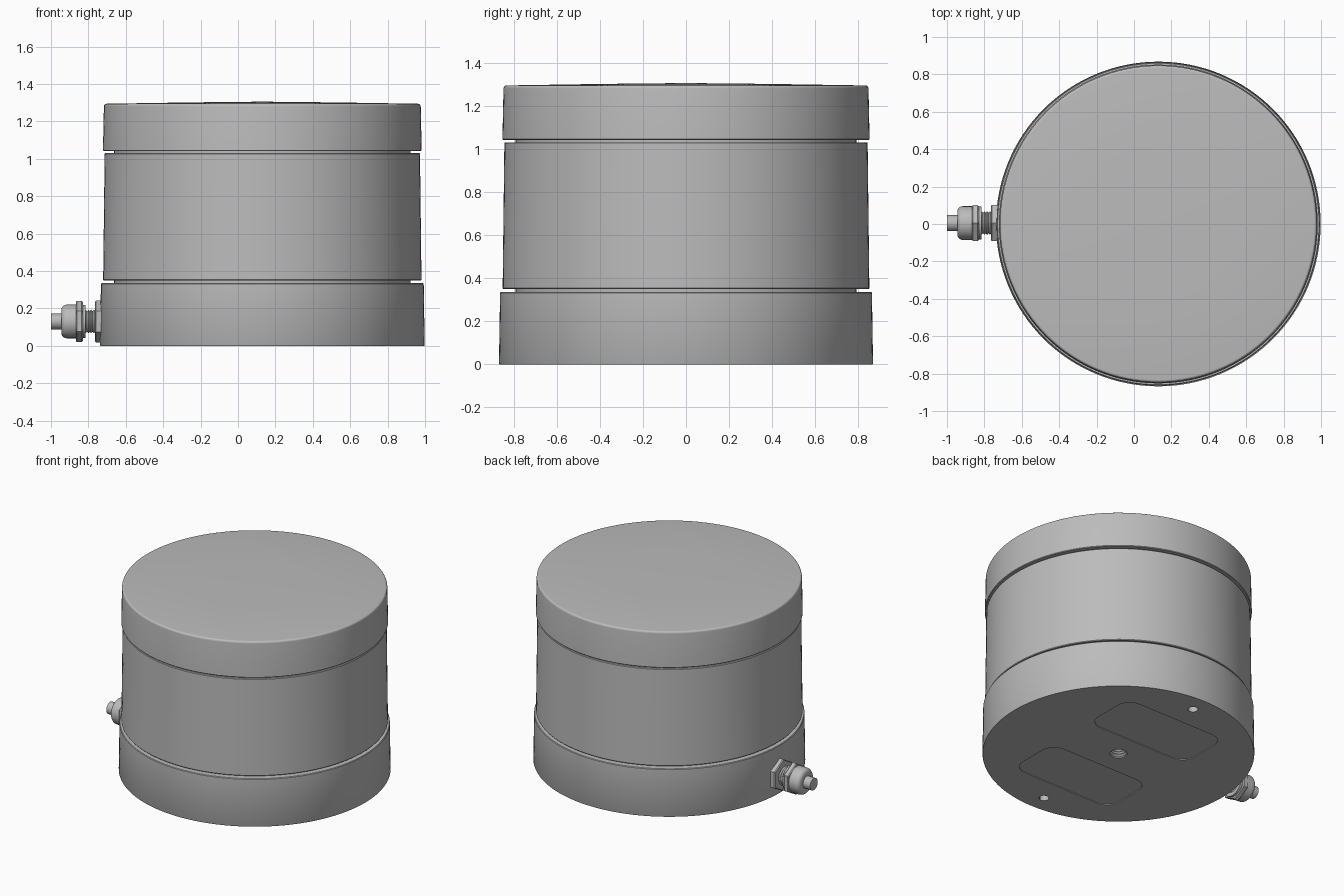
import bpy
import bmesh
import math
from mathutils import Matrix, Vector

if "Cube" in bpy.data.objects:
    bpy.data.objects.remove(bpy.data.objects["Cube"], do_unlink=True)

AXIS_X = 0.13      # centre line of the drum
GLAND_Z = 0.13     # height of the cable gland


def make_material(name, rgb):
    mat = bpy.data.materials.new(name)
    mat.use_nodes = True
    mat.diffuse_color = (*rgb, 1)
    mat.node_tree.nodes["Principled BSDF"].inputs["Base Color"].default_value = (*rgb, 1)
    return mat


grey = make_material("satin grey", (0.5, 0.5, 0.5))


def finish(name, bm, matrix, smooth=True):
    bmesh.ops.recalc_face_normals(bm, faces=bm.faces)
    mesh = bpy.data.meshes.new(name)
    bm.to_mesh(mesh)
    bm.free()
    mesh.transform(matrix)
    mesh.materials.append(grey)
    obj = bpy.data.objects.new(name, mesh)
    bpy.context.collection.objects.link(obj)
    if smooth:
        shade(obj)
    return obj


def shade(obj):
    bpy.ops.object.select_all(action="DESELECT")
    obj.select_set(True)
    bpy.context.view_layer.objects.active = obj
    bpy.ops.object.shade_smooth_by_angle(angle=math.radians(30))


def lathe(name, profile, matrix, sides=128, smooth=True):
    """Spin (radius, height) points into a closed solid."""
    bm = bmesh.new()
    points = [(0, profile[0][1]), *profile, (0, profile[-1][1])]
    verts = [bm.verts.new((r, 0, h)) for r, h in points]
    edges = [bm.edges.new(pair) for pair in zip(verts, verts[1:])]
    bmesh.ops.spin(bm, geom=verts + edges, cent=(0, 0, 0), axis=(0, 0, 1),
                   angle=math.tau, steps=sides, use_merge=True)
    bmesh.ops.remove_doubles(bm, verts=bm.verts, dist=1e-5)
    return finish(name, bm, matrix, smooth)


def thread(radius, depth, start, end, turns):
    """Zigzag profile of a screw thread."""
    step = (end - start) / (2 * turns)
    return [(radius - depth * (i % 2), start + i * step) for i in range(2 * turns + 1)]


def rounded_pocket(name, half_x, y0, y1, corner, depth, matrix):
    bm = bmesh.new()
    verts = []
    centres = [(half_x - corner, y1 - corner), (corner - half_x, y1 - corner),
               (corner - half_x, y0 + corner), (half_x - corner, y0 + corner)]
    for quarter, (cx, cy) in enumerate(centres):
        for i in range(9):
            a = (quarter + i / 8) * math.pi / 2
            verts.append(bm.verts.new((cx + corner * math.cos(a),
                                       cy + corner * math.sin(a), -0.05)))
    face = bm.faces.new(verts)
    top = bmesh.ops.extrude_face_region(bm, geom=[face])["geom"]
    bmesh.ops.translate(bm, vec=(0, 0, 0.05 + depth),
                        verts=[v for v in top if isinstance(v, bmesh.types.BMVert)])
    return finish(name, bm, matrix, False)


drum = Matrix.Translation((AXIS_X, 0, 0))

# Drum: base, middle, cap, and the core seen in the two grooves
base = lathe("base", [(0.866, 0), (0.868, 0.004), (0.863, 0.331), (0.859, 0.335)], drum)
lathe("groove_core", [(0.792, 0.3), (0.792, 1.1)], drum)
lathe("middle_body", [(0.848, 0.349), (0.851, 0.353), (0.843, 1.026), (0.84, 1.03)], drum)
rim = [(0.833 + 0.014 * math.cos(a), 1.28 + 0.014 * math.sin(a))
       for a in [i * math.pi / 12 for i in range(7)]]
lathe("cap", [(0.848, 1.041), (0.852, 1.045), *rim, (0.4, 1.301), (0.02, 1.305)], drum)

# Underside: threaded centre hole, two pin holes, two shallow pockets
cutters = [lathe("centre_hole_cutter",
                 [(0.055, -0.05), (0.055, 0.008)] + thread(0.05, 0.009, 0.01, 0.12, 6),
                 drum, 40)]
for side in (-1, 1):
    place = drum @ Matrix.Translation((0, side * 0.74, 0))
    cutters.append(lathe("pin_hole_cutter", [(0.032, -0.05), (0.032, 0.1)], place, 32))
    y0, y1 = sorted((side * 0.18, side * 0.57))
    cutters.append(rounded_pocket("pocket_cutter", 0.4, y0, y1, 0.1, 0.005, drum))
for cutter in cutters:
    mod = base.modifiers.new("cut", "BOOLEAN")
    mod.operation = "DIFFERENCE"
    mod.solver = "EXACT"
    mod.object = cutter
    bpy.ops.object.select_all(action="DESELECT")
    bpy.context.view_layer.objects.active = base
    base.select_set(True)
    bpy.ops.object.modifier_apply(modifier=mod.name)
    bpy.data.objects.remove(cutter, do_unlink=True)
shade(base)

# Cable gland, spun along -x, with hexagon points up and down
gland = (Matrix.Translation((0, 0.005, GLAND_Z))
         @ Vector((-1, 0, 0)).to_track_quat("Z", "Y").to_matrix().to_4x4())
hexagon = gland @ Matrix.Rotation(
    math.atan2(*(gland.inverted().to_3x3() @ Vector((0, 0, 1))).yx), 4, "Z")


def hex_nut(name, start, end, radius):
    c = 0.006
    lathe(name, [(radius - c, start), (radius, start + c),
                 (radius, end - c), (radius - c, end)], hexagon, 6, False)


hex_nut("lock_nut", 0.715, 0.765, 0.112)
lathe("gland_thread", thread(0.063, 0.008, 0.74, 0.83, 6), gland, 40)
hex_nut("gland_nut", 0.83, 0.867, 0.11)
lathe("gland_collar", [(0.088, 0.815), (0.088, 0.87)], gland, 40)
dome = [(0.06 + 0.03 * math.cos(a), 0.915 + 0.03 * math.sin(a))
        for a in [i * math.pi / 12 for i in range(7)]]
lathe("gland_dome", [(0.09, 0.86), *dome], gland, 40)
lathe("cable_stub", [(0.042, 0.93), (0.042, 1.0)], gland, 32)
